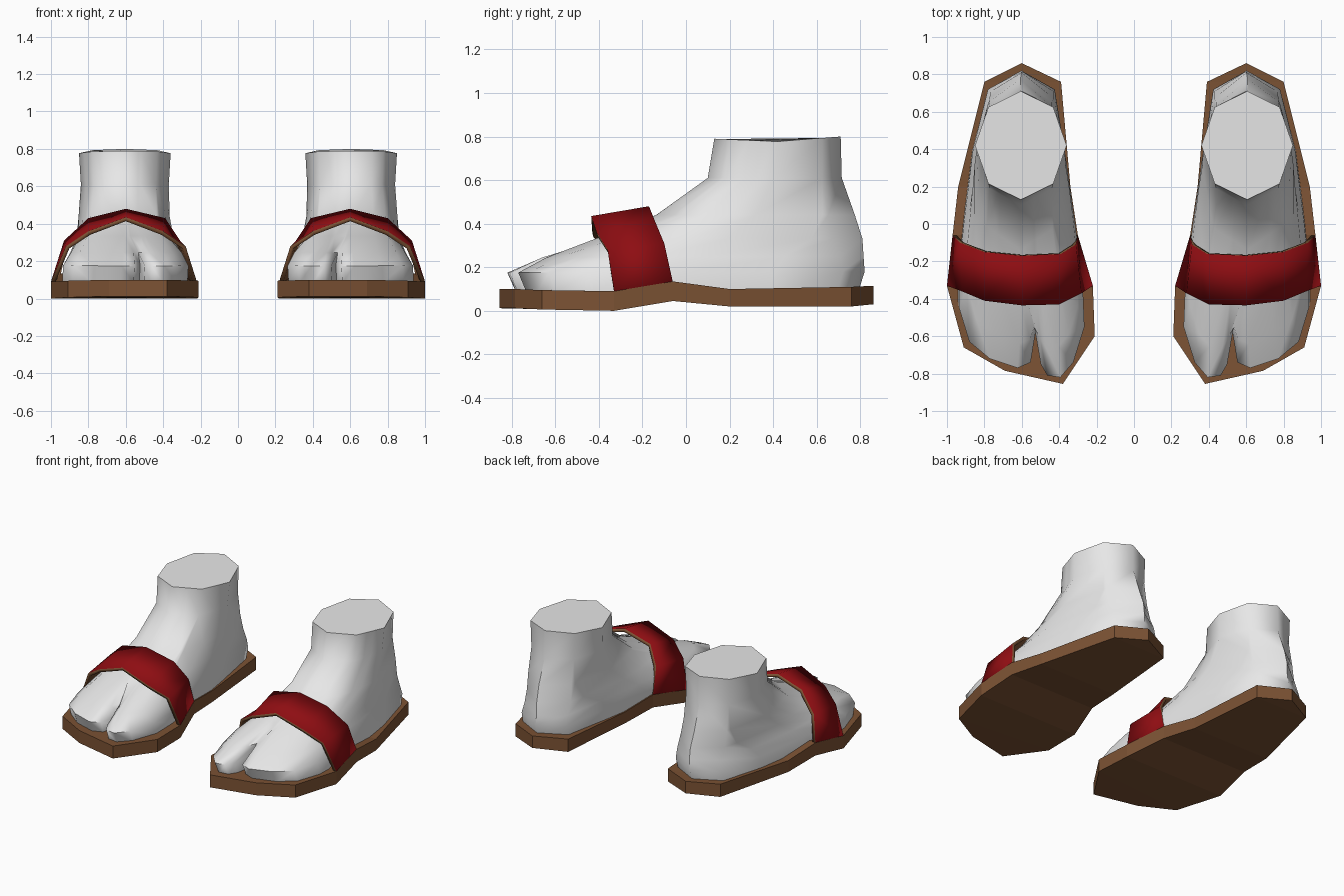
import bpy, bmesh, math

if "Cube" in bpy.data.objects:
    bpy.data.objects.remove(bpy.data.objects["Cube"])


def material(name, rgb):
    m = bpy.data.materials.new(name)
    m.diffuse_color = (*rgb, 1)
    m.use_nodes = True
    m.node_tree.nodes["Principled BSDF"].inputs["Base Color"].default_value = m.diffuse_color
    return m


SKIN = material("pale grey", (0.8, 0.8, 0.8))
BROWN = material("brown leather", (0.2, 0.085, 0.034))
RED = material("red strap", (0.27, 0.004, 0.006))


def build(name, verts, faces, mats, closed=True, smooth=None):
    """Mesh for the +x side, mirrored to the other side."""
    bm = bmesh.new()
    vs = [bm.verts.new(v) for v in verts]
    for f in faces:
        bm.faces.new([vs[i] for i in f])
    bmesh.ops.remove_doubles(bm, verts=bm.verts, dist=0.0005)
    if closed:
        bmesh.ops.recalc_face_normals(bm, faces=bm.faces)
    me = bpy.data.meshes.new(name)
    bm.to_mesh(me)
    bm.free()
    for m in mats:
        me.materials.append(m)
    ob = bpy.data.objects.new(name, me)
    bpy.context.collection.objects.link(ob)
    if smooth:
        bpy.ops.object.select_all(action='DESELECT')
        ob.select_set(True)
        bpy.context.view_layer.objects.active = ob
        bpy.ops.object.shade_smooth_by_angle(angle=math.radians(smooth))
    mir = ob.modifiers.new("mirror", 'MIRROR')
    mir.use_mirror_merge = False
    return ob


# Soles: inner and outer edge points per station, with bottom and top heights
stations = [
    ((0.60, 0.86), (0.60, 0.86), 0.03, 0.115),
    ((0.39, 0.76), (0.80, 0.76), 0.02, 0.11),
    ((0.34, 0.20), (0.94, 0.20), 0.02, 0.10),
    ((0.30, -0.06), (0.97, -0.06), 0.045, 0.135),
    ((0.22, -0.33), (1.00, -0.33), 0.0, 0.09),
    ((0.21, -0.60), (0.91, -0.66), 0.006, 0.095),
    ((0.38, -0.855), (0.69, -0.785), 0.012, 0.10),
]
verts, faces = [], []
for a, b, lo, hi in stations:
    verts += [(*a, lo), (*b, lo), (*b, hi), (*a, hi)]
for s in range(len(stations) - 1):
    for k in range(4):
        if s == 0 and k in (0, 2):      # pointed heel
            faces.append((k, 4 + (k + 1) % 4, 4 + k))
        else:
            i, j = s * 4 + k, s * 4 + (k + 1) % 4
            faces.append((i, j, j + 4, i + 4))
n = len(verts)
faces.append((n - 4, n - 3, n - 2, n - 1))
build("soles", verts, faces, [BROWN])

# Straps: front and back edges of the band, red outside and brown inside
front = [(1.00, -0.33, 0.09), (0.92, -0.36, 0.28), (0.80, -0.41, 0.36),
         (0.60, -0.435, 0.435), (0.40, -0.43, 0.36), (0.28, -0.37, 0.28),
         (0.22, -0.33, 0.09)]
back = [(0.97, -0.06, 0.13), (0.93, -0.10, 0.31), (0.80, -0.15, 0.43),
        (0.60, -0.17, 0.48), (0.39, -0.16, 0.43), (0.31, -0.11, 0.31),
        (0.30, -0.06, 0.13)]
n = len(front)
strap = build("straps", front + back,
              [(i, n + i, n + i + 1, i + 1) for i in range(n - 1)],
              [RED, BROWN], closed=False, smooth=40)
sol = strap.modifiers.new("thickness", 'SOLIDIFY')
sol.thickness = 0.022
sol.offset = -1
sol.material_offset = 1
sol.material_offset_rim = 1

# Feet: footprint with a toe cleft, blending upward into an octagonal ankle
footprint = [(0.60, 0.82), (0.42, 0.72), (0.36, 0.35), (0.31, 0.0),
             (0.27, -0.30), (0.26, -0.55), (0.32, -0.74), (0.39, -0.82),
             (0.46, -0.81), (0.495, -0.75), (0.52, -0.56), (0.55, -0.74),
             (0.62, -0.77), (0.77, -0.72), (0.88, -0.63), (0.935, -0.45),
             (0.935, -0.25), (0.91, 0.0), (0.86, 0.40), (0.78, 0.72)]
CLEFT = 10
# front z, back z, front y, back y, inner x, outer x, ankle blend, cleft depth
levels = [
    (0.085, 0.085, -0.78, 0.79, 0.27, 0.94, 0.0, 1.0),
    (0.175, 0.18, -0.82, 0.82, 0.265, 0.935, 0.0, 1.0),
    (0.245, 0.25, -0.68, 0.815, 0.29, 0.90, 0.12, 0.55),
    (0.335, 0.33, -0.42, 0.81, 0.33, 0.87, 0.6, 0.0),
    (0.44, 0.44, -0.14, 0.775, 0.36, 0.855, 0.85, 0.0),
    (0.61, 0.61, 0.10, 0.715, 0.37, 0.84, 1.0, 0.0),
    (0.79, 0.80, 0.13, 0.71, 0.36, 0.85, 1.0, 0.0),
]


def octagon(nx, ny):
    """Unit octagon point in the direction of a normalised footprint point."""
    a = math.atan2(ny, nx)
    q = math.pi / 4
    corner = round(a / q) * q
    if abs(a - corner) < math.radians(14.5):
        a = corner
    r = math.cos(q / 2) / math.cos(a % q - q / 2)
    return r * math.cos(a), r * math.sin(a)


verts, faces = [], []
n = len(footprint)
for zf, zb, yf, yb, x0, x1, t, cleft in levels:
    cx, cy, hx, hy = (x0 + x1) / 2, (yf + yb) / 2, (x1 - x0) / 2, (yb - yf) / 2
    for i, (x, y) in enumerate(footprint):
        nx, ny = (x - 0.5975) / 0.3375, y / 0.82
        if i == CLEFT:
            ny = -0.95 + 0.27 * cleft
        ox, oy = octagon((x - 0.6) / 0.34, -0.95 if i == CLEFT else ny)
        px, py = nx + (ox - nx) * t, ny + (oy - ny) * t
        z = zf + (zb - zf) * (py + 1) / 2
        if zf > 0.7:                     # slight dip at the sides of the ankle
            z -= 0.018 * (1 - abs(py))
        verts.append((cx + px * hx, cy + py * hy, z))
for l in range(len(levels) - 1):
    for i in range(n):
        j = (i + 1) % n
        faces.append((l * n + i, l * n + j, (l + 1) * n + j, (l + 1) * n + i))
faces.append(tuple(reversed(range(n))))
top = (len(levels) - 1) * n
faces.append(tuple(range(top, top + n)))
build("feet", verts, faces, [SKIN], smooth=60)
